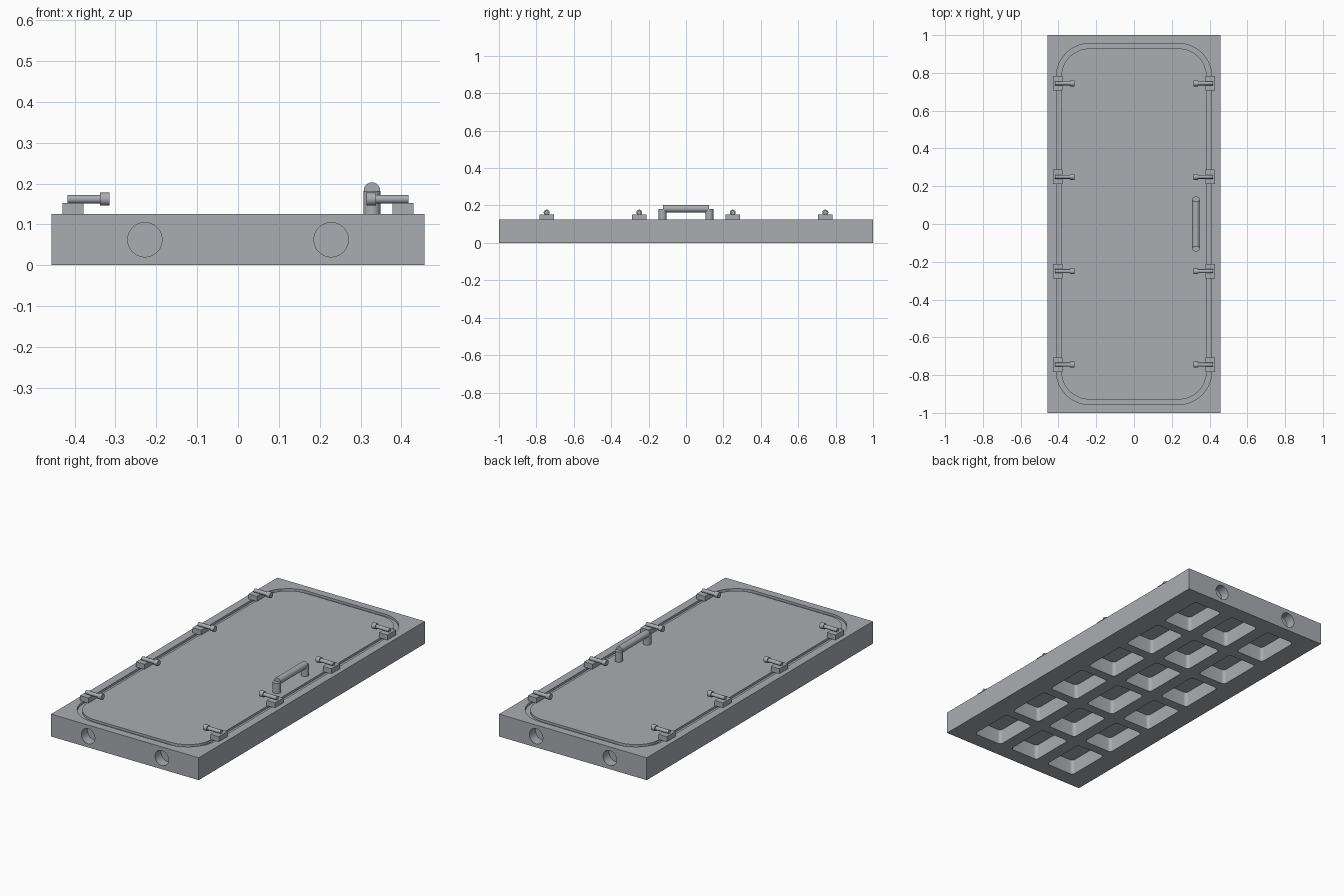
import bpy, bmesh, math
from mathutils import Matrix, Vector

if "Cube" in bpy.data.objects:
    bpy.data.objects.remove(bpy.data.objects["Cube"])

steel = bpy.data.materials.new("grey_steel")
steel.diffuse_color = (0.40, 0.415, 0.44, 1)
steel.use_nodes = True
steel.node_tree.nodes["Principled BSDF"].inputs["Base Color"].default_value = steel.diffuse_color

TOP = 0.125           # height of the door panel
HALF_X = 0.457


def finish(name, bm, smooth=True):
    """Turn a bmesh into a named object."""
    bmesh.ops.recalc_face_normals(bm, faces=bm.faces[:])
    me = bpy.data.meshes.new(name)
    bm.to_mesh(me)
    bm.free()
    me.materials.append(steel)
    ob = bpy.data.objects.new(name, me)
    bpy.context.collection.objects.link(ob)
    if smooth:
        shade(ob)
    return ob


def shade(ob):
    bpy.ops.object.select_all(action='DESELECT')
    ob.select_set(True)
    bpy.context.view_layer.objects.active = ob
    bpy.ops.object.shade_smooth_by_angle(angle=math.radians(30))


def box(bm, x0, x1, y0, y1, z0, z1):
    m = Matrix.Translation(((x0 + x1) / 2, (y0 + y1) / 2, (z0 + z1) / 2))
    m = m @ Matrix.Diagonal((x1 - x0, y1 - y0, z1 - z0, 1))
    bmesh.ops.create_cube(bm, size=1, matrix=m)


def cylinder(bm, a, b, r, sides=32):
    a, b = Vector(a), Vector(b)
    rot = (b - a).to_track_quat('Z', 'Y').to_matrix().to_4x4()
    bmesh.ops.create_cone(bm, cap_ends=True, segments=sides, radius1=r, radius2=r,
                          depth=(b - a).length, matrix=Matrix.Translation((a + b) / 2) @ rot)


def rounded_rect(cx, cy, hx, hy, r, seg):
    pts = []
    corners = ((1, 1), (-1, 1), (-1, -1), (1, -1))
    for i, (sx, sy) in enumerate(corners):
        for k in range(seg + 1):
            t = (i + k / seg) * math.pi / 2
            pts.append((cx + sx * (hx - r) + r * math.cos(t),
                        cy + sy * (hy - r) + r * math.sin(t)))
    return pts


def rings(bm, loops, closed=False):
    """Skin a list of (outline, z) loops; cap the ends or join them into a ring."""
    vs = [[bm.verts.new((x, y, z)) for x, y in pts] for pts, z in loops]
    pairs = list(zip(vs, vs[1:])) + ([(vs[-1], vs[0])] if closed else [])
    for a, b in pairs:
        for i in range(len(a)):
            j = (i + 1) % len(a)
            bm.faces.new((a[i], a[j], b[j], b[i]))
    if not closed:
        bm.faces.new(vs[0])
        bm.faces.new(vs[-1])


# Door panel
bm = bmesh.new()
box(bm, -HALF_X, HALF_X, -1, 1, 0, TOP)
panel = finish("door_panel", bm, smooth=False)

# Cutter: seal groove, underside pockets and end holes
bm = bmesh.new()
outer = rounded_rect(0, 0, 0.411, 0.955, 0.175, 16)
inner = rounded_rect(0, 0, 0.385, 0.929, 0.149, 16)
rings(bm, [(outer, TOP - 0.013), (outer, TOP + 0.05),
           (inner, TOP + 0.05), (inner, TOP - 0.013)], closed=True)
for col in range(3):
    for row in range(6):
        pocket = rounded_rect((col - 1) * 0.25, (row - 2.5) * 0.313, 0.089, 0.129, 0.018, 6)
        rings(bm, [(pocket, -0.05), (pocket, 0.085)])
for sx in (-1, 1):
    for sy in (-1, 1):
        cylinder(bm, (sx * 0.228, sy * 0.945, 0.0625), (sx * 0.228, sy * 1.05, 0.0625), 0.042, 48)
cutter = finish("panel_cutter", bm, smooth=False)
cutter.hide_render = True

cut = panel.modifiers.new("cut", 'BOOLEAN')
cut.operation = 'DIFFERENCE'
cut.solver = 'EXACT'
cut.object = cutter
bpy.ops.object.select_all(action='DESELECT')
bpy.context.view_layer.objects.active = panel
panel.select_set(True)
bpy.ops.object.modifier_apply(modifier="cut")
bpy.data.objects.remove(cutter)
shade(panel)

# Clamps along both long sides: base block, lever rod and knob
for side, s in (("left", -1), ("right", 1)):
    for n, y in enumerate((-0.745, -0.25, 0.25, 0.745), 1):
        bm = bmesh.new()
        x0, x1 = sorted((s * 0.378, s * 0.43))
        box(bm, x0, x1, y - 0.038, y + 0.038, TOP - 0.001, 0.153)
        finish(f"{side}_clamp_base_{n}", bm, smooth=False)
        bm = bmesh.new()
        cylinder(bm, (s * 0.418, y, 0.162), (s * 0.33, y, 0.162), 0.0105, 24)
        cylinder(bm, (s * 0.338, y, 0.162), (s * 0.315, y, 0.162), 0.016, 24)
        finish(f"{side}_clamp_lever_{n}", bm)

# Pull handle: two posts and a bar
HX = 0.328
bm = bmesh.new()
for y in (-0.125, 0.125):
    cylinder(bm, (HX, y, TOP - 0.001), (HX, y, 0.182), 0.021)
finish("handle_posts", bm)
bm = bmesh.new()
cylinder(bm, (HX, -0.122, 0.183), (HX, 0.122, 0.183), 0.02)
finish("handle_bar", bm)
